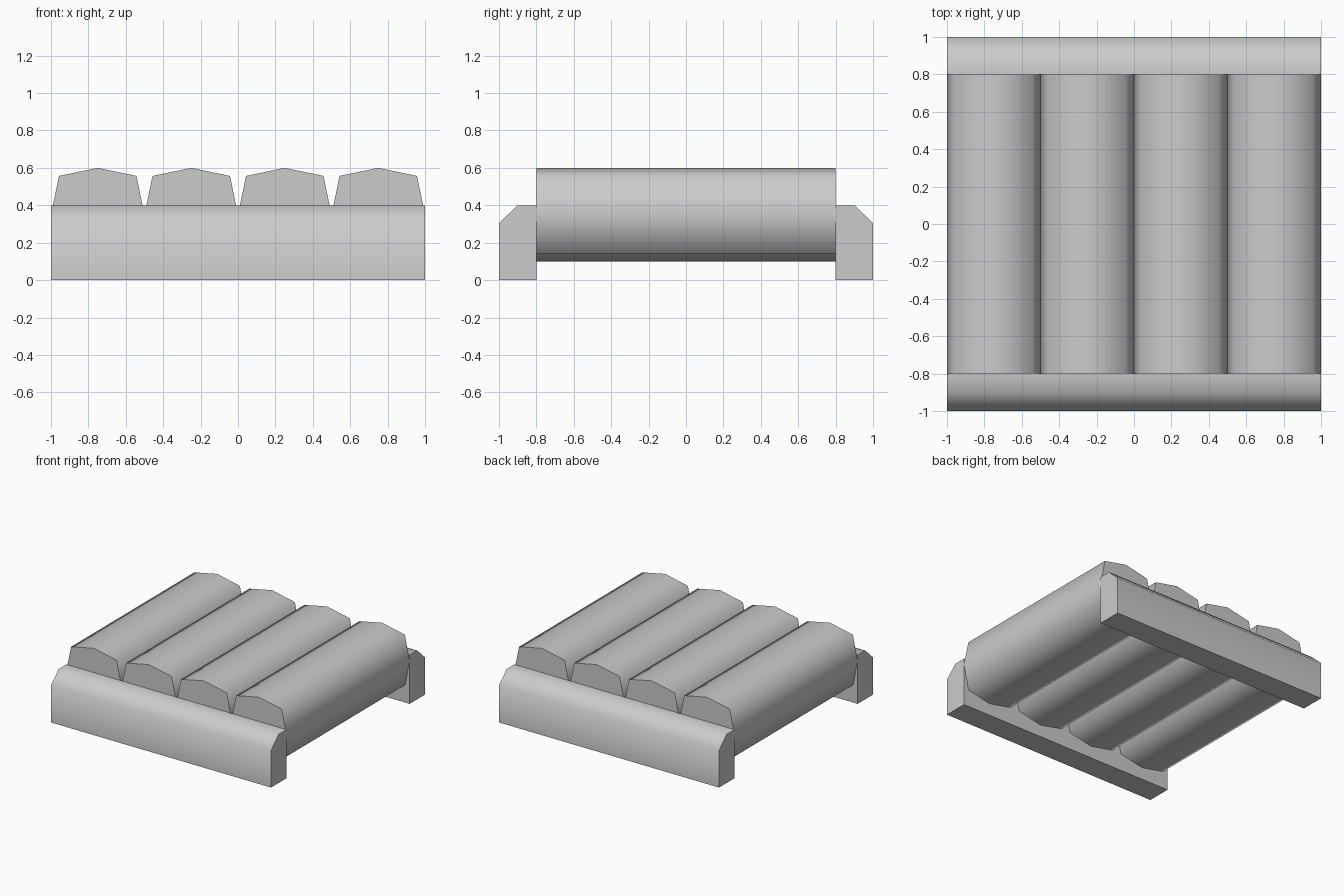
import bpy, bmesh, math

if "Cube" in bpy.data.objects:
    bpy.data.objects.remove(bpy.data.objects["Cube"])


def extrude_profile(name, points, direction, length):
    """Closed prism from a planar profile, smooth except at sharp edges."""
    bm = bmesh.new()
    face = bm.faces.new([bm.verts.new(p) for p in points])
    result = bmesh.ops.extrude_face_region(bm, geom=[face], use_keep_orig=True)
    moved = [v for v in result["geom"] if isinstance(v, bmesh.types.BMVert)]
    bmesh.ops.translate(bm, verts=moved, vec=[d * length for d in direction])
    bmesh.ops.recalc_face_normals(bm, faces=bm.faces)
    mesh = bpy.data.meshes.new(name)
    bm.to_mesh(mesh)
    bm.free()
    obj = bpy.data.objects.new(name, mesh)
    bpy.context.collection.objects.link(obj)
    bpy.ops.object.select_all(action='DESELECT')
    obj.select_set(True)
    bpy.context.view_layer.objects.active = obj
    bpy.ops.object.shade_smooth_by_angle(angle=math.radians(70))
    return obj


# Four rounded eight-sided rollers lying side by side
R, C, MID_Z = 0.25, 0.207, 0.35
octagon = [(0, R), (C, C), (R, 0), (C, -C), (0, -R), (-C, -C), (-R, 0), (-C, C)]
for i in range(4):
    x = -0.75 + 0.5 * i
    extrude_profile(f"roller_{i + 1}", [(x + px, -0.8, MID_Z + pz) for px, pz in octagon],
                    (0, 1, 0), 1.6)

# Front and back rails with a chamfered outer top edge
rail = [(0.8, 0), (1.0, 0), (1.0, 0.305), (0.9, 0.4), (0.8, 0.4)]
for name, side in (("front_rail", -1), ("back_rail", 1)):
    extrude_profile(name, [(-1, side * y, z) for y, z in rail], (1, 0, 0), 2)
